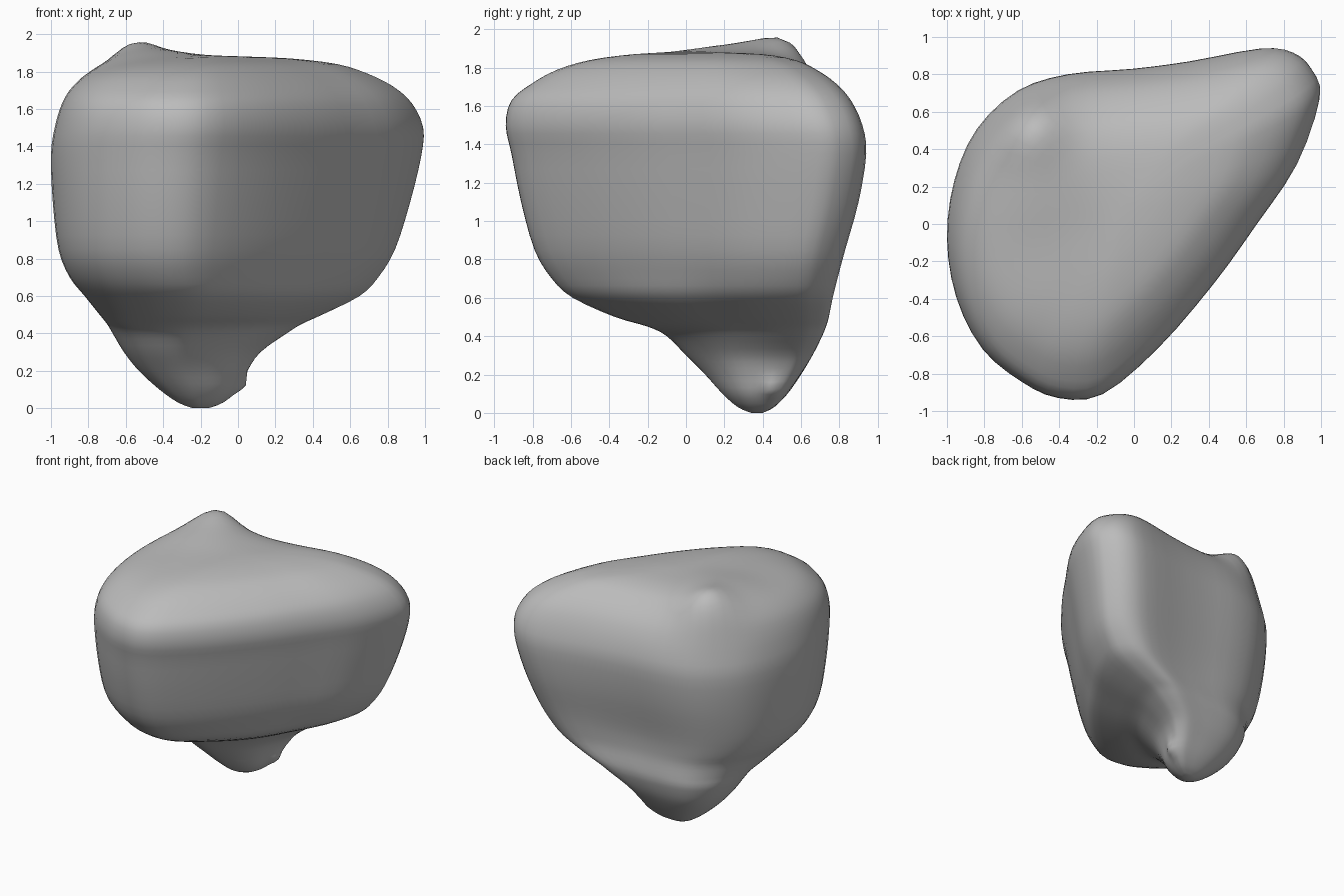
import bpy, bmesh, math
from mathutils import Vector

cube = bpy.data.objects.get("Cube")
if cube:
    bpy.data.objects.remove(cube, do_unlink=True)

SEGMENTS = 60
STEPS = 3

# widest outline of the boulder, counter-clockwise from above
outline = [(.99, .68), (.95, .83), (.85, .92), (.68, .94), (.3, .87), (0, .83),
           (-.35, .8), (-.62, .71), (-.84, .5), (-.96, .22), (-1, -.1),
           (-.95, -.42), (-.82, -.68), (-.62, -.85), (-.42, -.94), (-.18, -.92),
           (.12, -.67), (.42, -.32), (.65, 0), (.87, .33)]

# height, x min, x max, y min, y max
levels = [(0, -.24, -.16, .34, .4), (.03, -.32, -.08, .27, .46),
          (.1, -.42, .0, .19, .53), (.2, -.53, .05, .1, .6),
          (.3, -.61, .12, 0, .66), (.4, -.67, .26, -.1, .71),
          (.45, -.7, .34, -.2, .73), (.5, -.74, .45, -.37, .745),
          (.6, -.82, .65, -.59, .765), (.7, -.9, .75, -.7, .79),
          (.85, -.96, .84, -.79, .83), (1.1, -.99, .92, -.86, .9),
          (1.35, -1, .98, -.91, .94), (1.5, -.98, .99, -.94, .92),
          (1.63, -.94, .93, -.91, .86), (1.72, -.88, .83, -.8, .78),
          (1.79, -.78, .69, -.67, .68), (1.84, -.62, .53, -.5, .57),
          (1.87, -.4, .28, -.27, .4), (1.88, -.14, .02, -.03, .14)]

# local swellings: centre, reach, push
swellings = [((-.57, .52, 1.8), .2, (0, .03, .13)),    # top hump
             ((-.55, .25, 1.83), .3, (0, 0, .06)),     # ridge in front of the hump
             ((.03, .44, .13), .05, (.03, 0, -.01))]   # spur on the keel


def spline(a, b, c, d, t):
    """Smooth curve between b and c."""
    return tuple(.5 * (2 * q + (r - p) * t + (2 * p - 5 * q + 4 * r - s) * t * t
                       + (3 * q - p - 3 * r + s) * t ** 3)
                 for p, q, r, s in zip(a, b, c, d))


def closed_curve(points, count):
    n = len(points)
    result = []
    for i in range(count):
        k, t = divmod(i * n / count, 1)
        k = int(k)
        result.append(spline(*(points[(k + j) % n] for j in (-1, 0, 1, 2)), t))
    return result


def open_curve(rows, steps):
    padded = [rows[0]] + rows + [rows[-1]]
    result = [spline(*padded[i:i + 4], s / steps)
              for i in range(len(rows) - 1) for s in range(steps)]
    return result + [rows[-1]]


def fit(values, low, high):
    """Rescale a list so that it spans low to high."""
    start, span = min(values), max(values) - min(values)
    return [low + (v - start) / span * (high - low) for v in values]


def section(shape, row):
    """Fit the outline to one level, a little rounder towards the keel."""
    z, left, right, front, back = row
    fade = max(0, min(1, 1 - z / .8))
    roundness = .5 * fade * fade * (3 - 2 * fade)
    blended = [Vector(p).lerp(Vector(p).normalized(), roundness) for p in shape]
    xs = fit([p.x for p in blended], left, right)
    ys = fit([p.y for p in blended], front, back)
    return [Vector((x, y, z)) for x, y in zip(xs, ys)]


def swell(point):
    moved = point.copy()
    for centre, reach, push in swellings:
        distance = (point - Vector(centre)).length
        moved += Vector(push) * math.exp(-(distance / reach) ** 2)
    return moved


# boulder skin lofted through the levels
bm = bmesh.new()
shape = closed_curve(outline, SEGMENTS)
rings = [[bm.verts.new(swell(p)) for p in section(shape, row)]
         for row in open_curve(levels, STEPS)]
for low, high in zip(rings, rings[1:]):
    for i in range(SEGMENTS):
        j = (i + 1) % SEGMENTS
        bm.faces.new((low[i], low[j], high[j], high[i]))
bm.faces.new(list(reversed(rings[0])))
bm.faces.new(rings[-1])
bmesh.ops.recalc_face_normals(bm, faces=bm.faces)

mesh = bpy.data.meshes.new("boulder")
bm.to_mesh(mesh)
bm.free()
boulder = bpy.data.objects.new("boulder", mesh)
bpy.context.collection.objects.link(boulder)

# plain grey stone
stone = bpy.data.materials.new("grey stone")
stone.use_nodes = True
colour = (.5, .5, .5, 1)
stone.diffuse_color = colour
stone.node_tree.nodes["Principled BSDF"].inputs["Base Color"].default_value = colour
mesh.materials.append(stone)

bpy.ops.object.select_all(action="DESELECT")
boulder.select_set(True)
bpy.context.view_layer.objects.active = boulder
bpy.ops.object.shade_smooth_by_angle(angle=math.radians(50))
